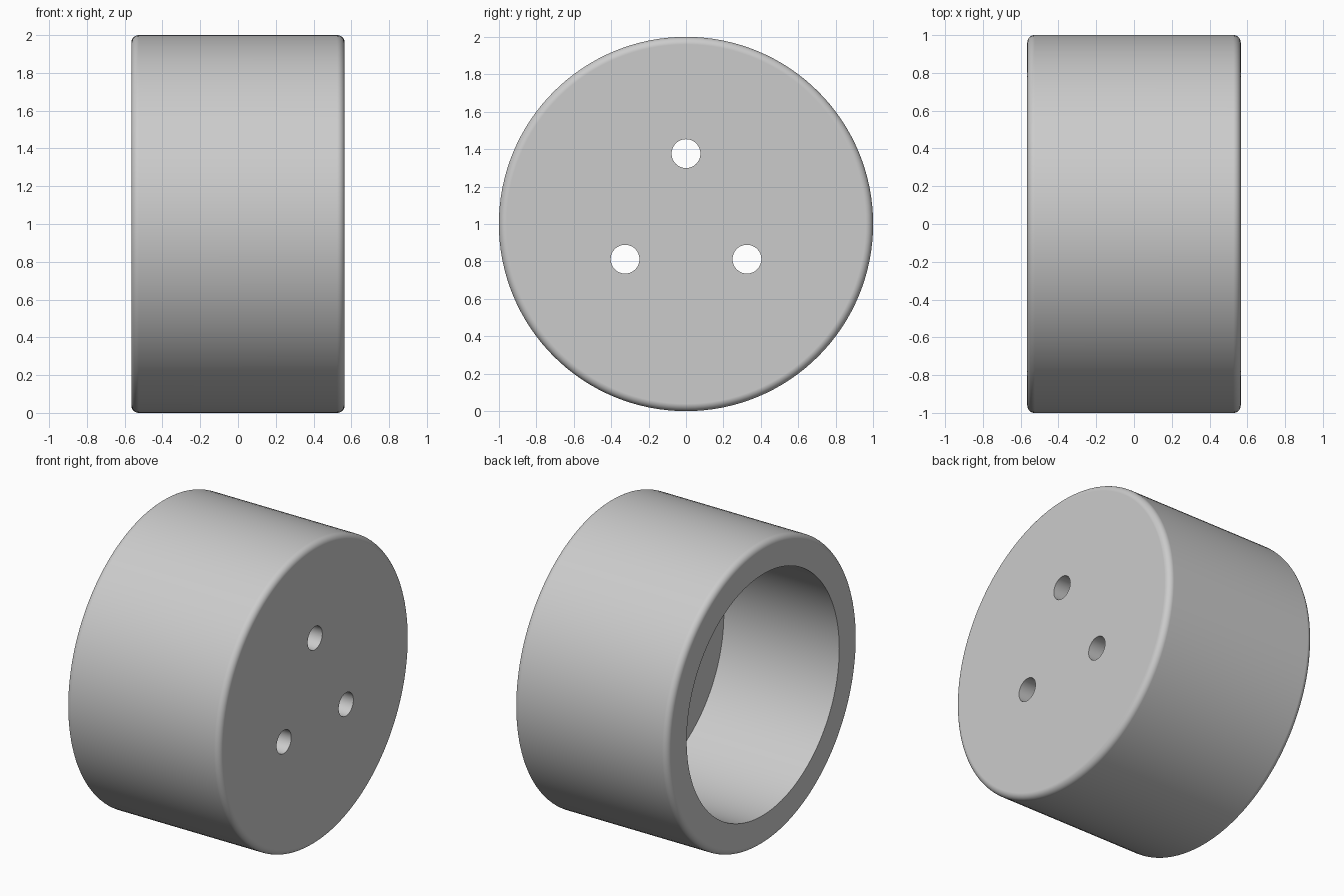
import bpy, bmesh
from math import sin, cos, pi, tau
from mathutils import Matrix

HALF, RADIUS, BORE, ROUND = 0.565, 1.0, 0.8, 0.04
FLOOR_X = HALF / 2                 # inner face of the end wall
HOLE_RADIUS, HOLE_CIRCLE = 0.077, 0.376
AXIS_UP = Matrix.Translation((0, 0, RADIUS))

cube = bpy.data.objects.get("Cube")
if cube:
    bpy.data.objects.remove(cube, do_unlink=True)


def make_object(name, bm):
    mesh = bpy.data.meshes.new(name)
    bmesh.ops.recalc_face_normals(bm, faces=bm.faces)
    bm.to_mesh(mesh)
    bm.free()
    obj = bpy.data.objects.new(name, mesh)
    bpy.context.collection.objects.link(obj)
    return obj


def rounded_corner(x, start):
    """Quarter-round points of an outer rim, as (x, radius)."""
    return [(x + ROUND * cos(start - i * pi / 16), RADIUS - ROUND + ROUND * sin(start - i * pi / 16))
            for i in range(9)]


# Cup: half section turned about the x axis, then both flat discs closed
profile = [(FLOOR_X, BORE), (-HALF, BORE)]
profile += rounded_corner(-HALF + ROUND, pi)
profile += rounded_corner(HALF - ROUND, pi / 2)
bm = bmesh.new()
verts = [bm.verts.new((x, 0, r)) for x, r in profile]
edges = [bm.edges.new(pair) for pair in zip(verts, verts[1:])]
bmesh.ops.spin(bm, geom=verts + edges, cent=(0, 0, 0), axis=(1, 0, 0),
               angle=tau, steps=128, use_merge=False)
bmesh.ops.remove_doubles(bm, verts=bm.verts, dist=0.0001)
bmesh.ops.holes_fill(bm, edges=[e for e in bm.edges if e.is_boundary], sides=0)
bm.transform(AXIS_UP)
cup = make_object("cup_body", bm)

# Three through holes in the end wall
bm = bmesh.new()
for i in range(3):
    place = (AXIS_UP @ Matrix.Rotation(i * tau / 3, 4, 'X')
             @ Matrix.Translation((HALF, 0, HOLE_CIRCLE)) @ Matrix.Rotation(pi / 2, 4, 'Y'))
    bmesh.ops.create_cone(bm, cap_ends=True, segments=48, radius1=HOLE_RADIUS,
                          radius2=HOLE_RADIUS, depth=HALF * 1.5, matrix=place)
cutter = make_object("hole_cutter", bm)
cutter.hide_render = True

# Single grey material
grey = bpy.data.materials.new("plain_grey")
grey.use_nodes = True
grey.diffuse_color = (0.6, 0.6, 0.6, 1)
grey.node_tree.nodes["Principled BSDF"].inputs["Base Color"].default_value = (0.6, 0.6, 0.6, 1)
for obj in (cup, cutter):
    obj.data.materials.append(grey)

# Cut the holes, then smooth the round surfaces
bpy.ops.object.select_all(action='DESELECT')
cup.select_set(True)
bpy.context.view_layer.objects.active = cup
cut = cup.modifiers.new("holes", 'BOOLEAN')
cut.operation, cut.solver, cut.object = 'DIFFERENCE', 'EXACT', cutter
bpy.ops.object.modifier_apply(modifier=cut.name)
bpy.data.objects.remove(cutter, do_unlink=True)
bpy.ops.object.shade_smooth_by_angle(angle=pi / 6)
flat = cup.modifiers.new("flat_ends", 'WEIGHTED_NORMAL')
flat.keep_sharp = True
